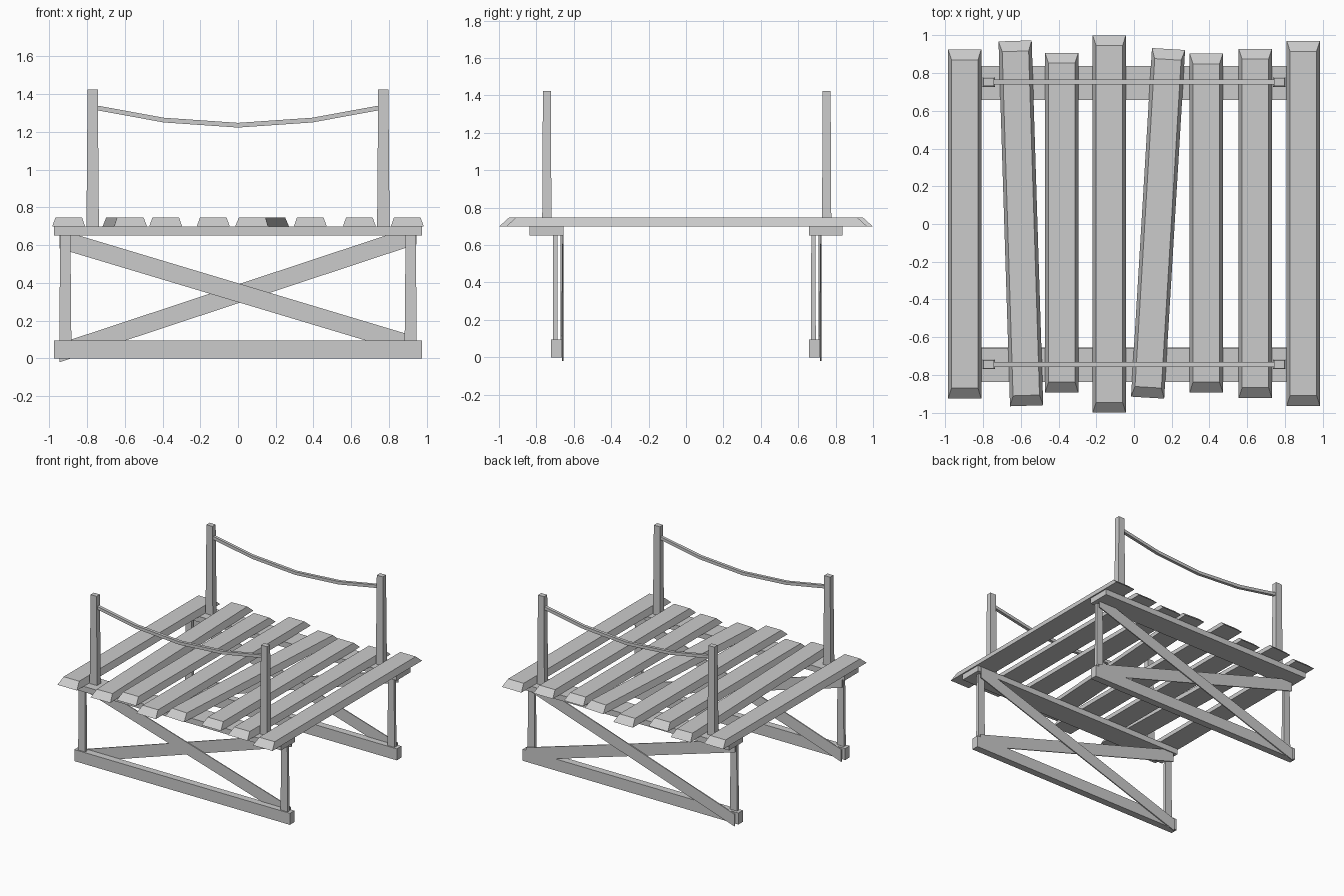
import bpy, bmesh, math
from mathutils import Vector

if "Cube" in bpy.data.objects:
    bpy.data.objects.remove(bpy.data.objects["Cube"])


def loft(name, rings):
    """Flat-faced solid through a list of equal-length vertex rings, capped."""
    bm = bmesh.new()
    loops = [[bm.verts.new(p) for p in ring] for ring in rings]
    n = len(loops[0])
    for a, b in zip(loops, loops[1:]):
        for i in range(n):
            j = (i + 1) % n
            bm.faces.new((a[i], a[j], b[j], b[i]))
    bm.faces.new(loops[0][::-1])
    bm.faces.new(loops[-1])
    bmesh.ops.recalc_face_normals(bm, faces=bm.faces)
    mesh = bpy.data.meshes.new(name)
    bm.to_mesh(mesh)
    bm.free()
    obj = bpy.data.objects.new(name, mesh)
    bpy.context.collection.objects.link(obj)
    return obj


def rect(x0, x1, y0, y1, z):
    return [(x0, y0, z), (x1, y0, z), (x1, y1, z), (x0, y1, z)]


def box(name, x0, x1, y0, y1, z0, z1):
    return loft(name, [rect(x0, x1, y0, y1, z0), rect(x0, x1, y0, y1, z1)])


def plank(name, front, back):
    """Bevel-topped board between two end points (x, y)."""
    a, b = Vector(front), Vector(back)
    half = (b - a).length / 2
    obj = loft(name, [rect(-0.088, 0.088, -half, half, 0),
                      rect(-0.07, 0.07, -half + 0.055, half - 0.055, 0.05)])
    mid, d = (a + b) / 2, b - a
    obj.location = (mid.x, mid.y, 0.698)
    obj.rotation_euler.z = -math.atan2(d.x, d.y)


def brace(name, y0, y1, z_left, z_right):
    """Diagonal board with upright ends."""
    h, x = 0.05, 0.945
    loft(name, [[(-x, y, z_left - h), (x, y, z_right - h),
                 (x, y, z_right + h), (-x, y, z_left + h)] for y in (y0, y1)])


# Deck planks: front end x, back end x, front y, back y
planks = [(-0.897, -0.897, -0.925, 0.925), (-0.569, -0.63, -0.963, 0.97),
          (-0.383, -0.383, -0.893, 0.907), (-0.131, -0.131, -1.0, 1.0),
          (0.072, 0.183, -0.92, 0.927), (0.383, 0.383, -0.893, 0.903),
          (0.643, 0.643, -0.922, 0.928), (0.897, 0.897, -0.963, 0.97)]
for i, (xf, xb, yf, yb) in enumerate(planks):
    plank(f"deck_plank_{i + 1}", (xf, yf), (xb, yb))

for side, beam_y, frame_y, post_y in (("front", -0.746, -0.693, -0.744),
                                      ("back", 0.747, 0.687, 0.752)):
    # Beam under the planks and ground sill
    box(side + "_cross_beam", -0.975, 0.975, beam_y - 0.09, beam_y + 0.09, 0.652, 0.698)
    box(side + "_sill", -0.975, 0.975, frame_y - 0.029, frame_y + 0.029, 0, 0.094)

    # Crossed braces on the rear face of the legs
    brace(side + "_brace_falling", frame_y + 0.021, frame_y + 0.029, 0.632, 0.065)
    brace(side + "_brace_rising", frame_y + 0.029, frame_y + 0.038, 0.030, 0.655)

    for label, s in (("left", -1), ("right", 1)):
        # Tapered legs
        lx, ly = s * 0.915, frame_y - 0.006
        loft(f"{side}_{label}_leg",
             [rect(lx - 0.032, lx + 0.032, ly - 0.013, ly + 0.013, 0.09),
              rect(lx - 0.027, lx + 0.027, ly - 0.011, ly + 0.011, 0.655)])
        # Tapered handrail posts
        px = s * 0.77
        loft(f"{side}_{label}_post",
             [rect(px - 0.033, px + 0.033, post_y - 0.025, post_y + 0.025, 0.695),
              rect(px - 0.027, px + 0.027, post_y - 0.021, post_y + 0.021, 1.424)])

    # Sagging rope rail
    sag = [(-0.76, 1.33), (-0.393, 1.263), (0, 1.236), (0.393, 1.263), (0.76, 1.33)]
    r = 0.0125
    loft(side + "_rope", [[(x, post_y - r, z - r), (x, post_y + r, z - r),
                           (x, post_y + r, z + r), (x, post_y - r, z + r)]
                          for x, z in sag])
